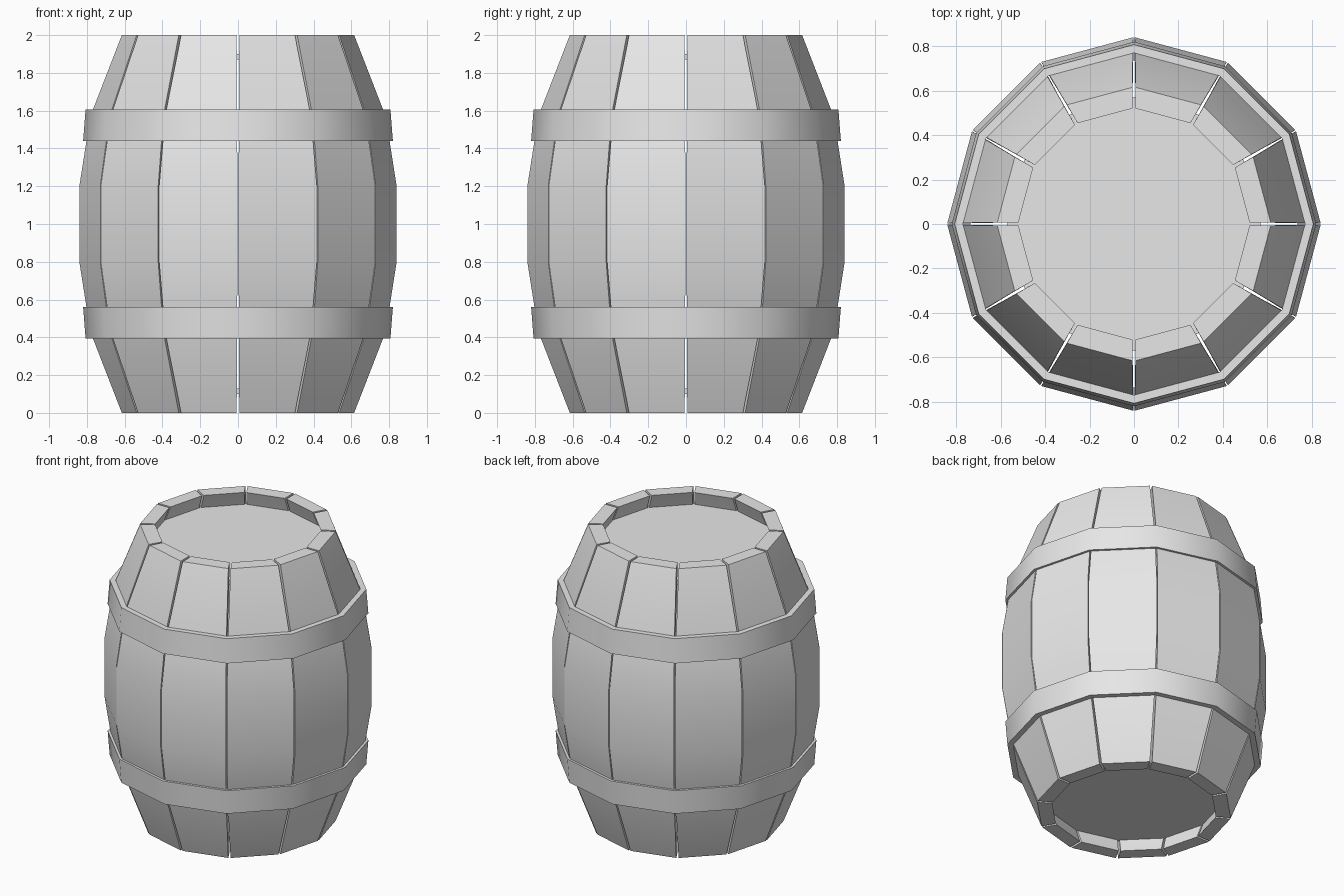
import bpy
import bmesh
from math import cos, sin, pi, radians

SIDES = 12
STEP = 2 * pi / SIDES
WALL = 0.095

cube = bpy.data.objects.get("Cube")
if cube:
    bpy.data.objects.remove(cube, do_unlink=True)

# Single plain material
grey = bpy.data.materials.new("plain_grey")
grey.use_nodes = True
colour = (0.8, 0.8, 0.8, 1)
grey.diffuse_color = colour
grey.node_tree.nodes["Principled BSDF"].inputs["Base Color"].default_value = colour


def finish(name, bm):
    """Turn a bmesh into a smooth object with sharp corners."""
    bmesh.ops.recalc_face_normals(bm, faces=bm.faces)
    mesh = bpy.data.meshes.new(name)
    bm.to_mesh(mesh)
    bm.free()
    mesh.materials.append(grey)
    obj = bpy.data.objects.new(name, mesh)
    bpy.context.collection.objects.link(obj)
    bpy.ops.object.select_all(action="DESELECT")
    obj.select_set(True)
    bpy.context.view_layer.objects.active = obj
    bpy.ops.object.shade_smooth_by_angle(angle=radians(40))
    return obj


def bridge(bm, rings, closed):
    """Join rings of vertices, each ring being a closed loop."""
    n = len(rings)
    for i in range(n if closed else n - 1):
        a, b = rings[i], rings[(i + 1) % n]
        m = len(a)
        for j in range(m):
            k = (j + 1) % m
            bm.faces.new((a[j], a[k], b[k], b[j]))


# Staves: height, corner radius and half the gap to the next stave
half = [(0, 0.615, 0.007), (0.43, 0.782, 0.005), (0.8, 0.84, 0.003)]
profile = half + [(2 - z, r, gap) for z, r, gap in reversed(half)]

bm = bmesh.new()
rings = []
for z, r, gap in profile:
    ring = []
    for radius, side in ((r, 0), (r, 1), (r - WALL, 1), (r - WALL, 0)):
        a = side * STEP
        shift = -gap if side else gap
        ring.append(bm.verts.new((radius * cos(a) - shift * sin(a),
                                  radius * sin(a) + shift * cos(a), z)))
    rings.append(ring)
bridge(bm, rings, False)
bm.faces.new(rings[0])
bm.faces.new(rings[-1])
stave = finish("stave_1", bm)
for i in range(1, SIDES):
    copy = stave.copy()
    copy.name = f"stave_{i + 1}"
    copy.rotation_euler.z = i * STEP
    bpy.context.collection.objects.link(copy)


# Hoops: flared bands hugging the staves
def hoop(name, section):
    bm = bmesh.new()
    rings = [[bm.verts.new((r * cos(i * STEP), r * sin(i * STEP), z))
              for r, z in section] for i in range(SIDES)]
    bridge(bm, rings, True)
    return finish(name, bm)


upper = [(0.77, 1.605), (0.807, 1.605), (0.82, 1.44), (0.795, 1.44)]
hoop("upper_hoop", upper)
hoop("lower_hoop", [(r, 2 - z) for r, z in upper])


# Recessed end boards
def end_board(name, z):
    bm = bmesh.new()
    bmesh.ops.create_cone(bm, cap_ends=True, segments=SIDES,
                          radius1=0.57, radius2=0.57, depth=0.03)
    bmesh.ops.translate(bm, verts=bm.verts, vec=(0, 0, z))
    return finish(name, bm)


end_board("top_board", 1.885)
end_board("bottom_board", 0.115)
